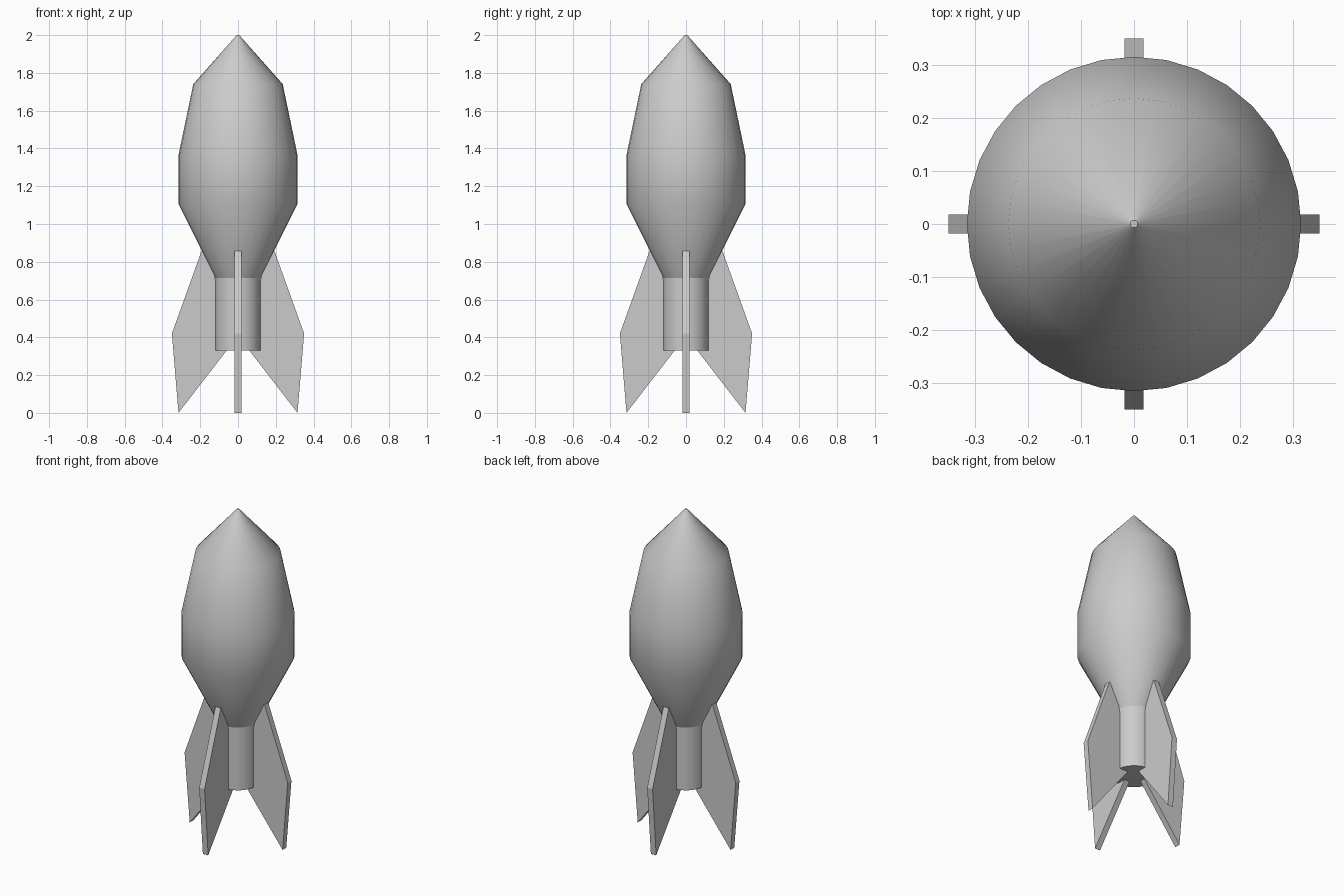
import bpy, bmesh, math

if "Cube" in bpy.data.objects:
    bpy.data.objects.remove(bpy.data.objects["Cube"])

SIDES = 32

def link(name, bm):
    bmesh.ops.recalc_face_normals(bm, faces=bm.faces)
    mesh = bpy.data.meshes.new(name)
    bm.to_mesh(mesh)
    bm.free()
    obj = bpy.data.objects.new(name, mesh)
    bpy.context.collection.objects.link(obj)
    return obj

def turned(name, profile, angle):
    """Closed solid of revolution from (radius, z) points, bottom to top."""
    bm = bmesh.new()
    rings = []
    for r, z in profile:
        rings.append([bm.verts.new((r * math.cos(2 * math.pi * i / SIDES),
                                    r * math.sin(2 * math.pi * i / SIDES), z))
                      for i in range(SIDES)])
    for low, high in zip(rings, rings[1:]):
        for i in range(SIDES):
            j = (i + 1) % SIDES
            bm.faces.new((low[i], low[j], high[j], high[i]))
    bm.faces.new(rings[0][::-1])
    bm.faces.new(rings[-1])
    obj = link(name, bm)
    bpy.ops.object.select_all(action='DESELECT')
    obj.select_set(True)
    bpy.context.view_layer.objects.active = obj
    bpy.ops.object.shade_smooth_by_angle(angle=math.radians(angle))
    return obj

def fin(name, turn):
    """Flat swept plate, extruded from its side outline and turned about z."""
    outline = [(0.05, 0.343), (0.315, 0.0), (0.35, 0.42), (0.193, 0.857), (0.15, 0.857)]
    half = 0.018
    bm = bmesh.new()
    face = bm.faces.new([bm.verts.new((x, -half, z)) for x, z in outline])
    side = bmesh.ops.extrude_face_region(bm, geom=[face])
    verts = [v for v in side["geom"] if isinstance(v, bmesh.types.BMVert)]
    bmesh.ops.translate(bm, verts=verts, vec=(0, 2 * half, 0))
    obj = link(name, bm)
    obj.rotation_euler.z = turn
    return obj

# Hull with pointed nose
turned("hull", [(0.12, 0.715), (0.315, 1.105), (0.315, 1.365),
                (0.237, 1.74), (0.007, 2.0)], 40)

# Exhaust nozzle
turned("nozzle", [(0.12, 0.33), (0.12, 0.715)], 30)

# Four tail fins
for k in range(4):
    fin(f"fin_{k + 1}", k * math.pi / 2)
